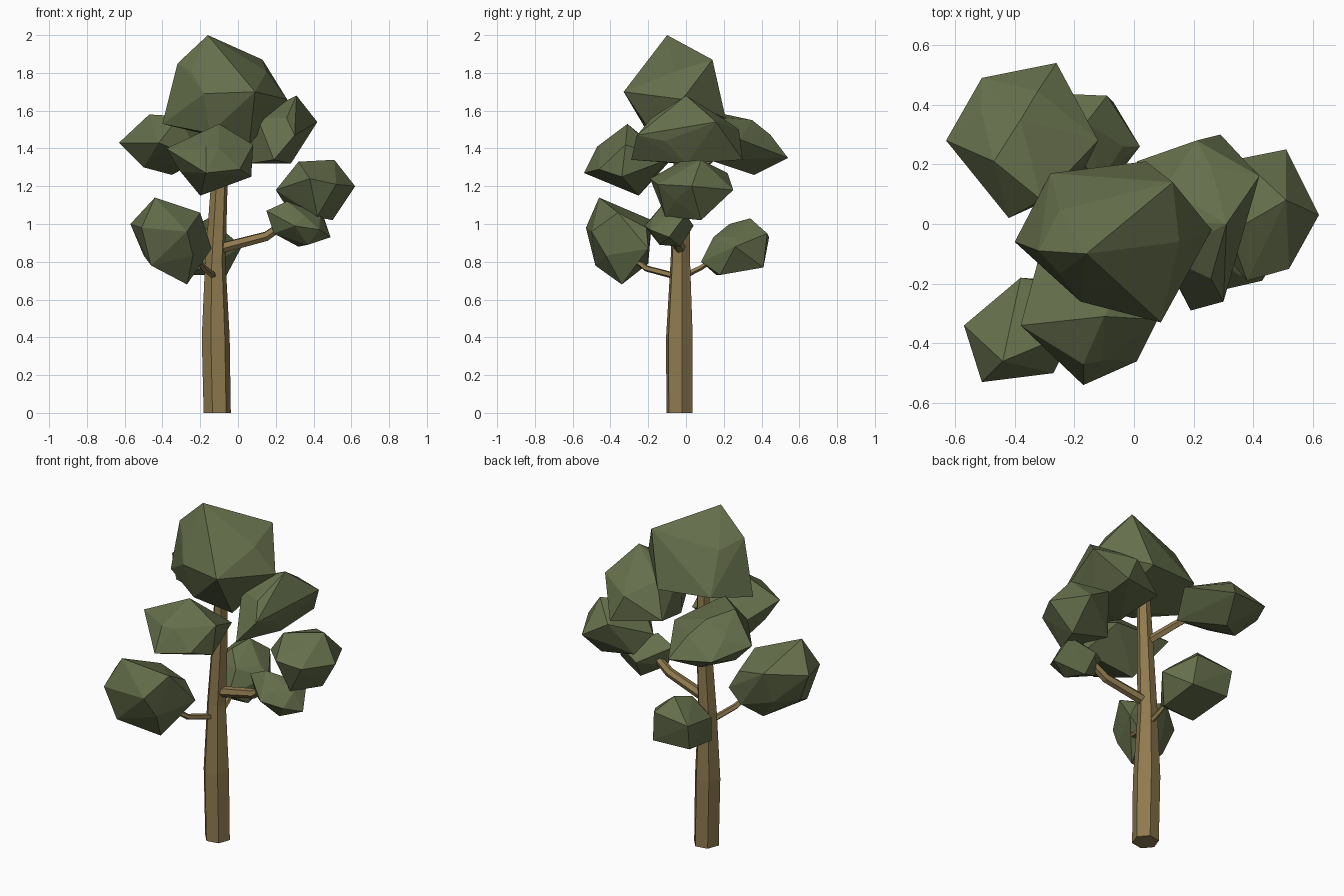
import bpy, bmesh, math
from mathutils import Vector


def material(name, color):
    m = bpy.data.materials.new(name)
    m.diffuse_color = (*color, 1)
    return m


LEAF = material("leaf green", (0.128, 0.157, 0.070))
BARK = material("bark brown", (0.274, 0.195, 0.078))


def finish(bm, name, mat):
    bmesh.ops.recalc_face_normals(bm, faces=bm.faces)
    me = bpy.data.meshes.new(name)
    bm.to_mesh(me)
    bm.free()
    me.materials.append(mat)
    ob = bpy.data.objects.new(name, me)
    bpy.context.collection.objects.link(ob)
    return ob


def limb(name, points, radii, sides=6, flat=False):
    """Tapered tube along a path."""
    bm = bmesh.new()
    pts = [Vector(p) for p in points]
    rings = []
    for i, (p, r) in enumerate(zip(pts, radii)):
        t = (pts[min(i + 1, len(pts) - 1)] - pts[max(i - 1, 0)]).normalized()
        if flat:
            u, v = Vector((1, 0, 0)), Vector((0, 1, 0))
        else:
            u = t.cross(Vector((0, 0, 1))).normalized()
            v = t.cross(u)
        angles = [math.tau * k / sides + math.radians(10) for k in range(sides)]
        rings.append([bm.verts.new(p + r * (math.cos(a) * u + math.sin(a) * v)) for a in angles])
    for a, b in zip(rings, rings[1:]):
        for k in range(sides):
            j = (k + 1) % sides
            bm.faces.new((a[k], a[j], b[j], b[k]))
    bm.faces.new(rings[0][::-1])
    bm.faces.new(rings[-1])
    return finish(bm, name, BARK)


def clump(name, corners):
    """Convex faceted clump: an icosahedron inside the corner box, stretched out to the corners."""
    lo = Vector([min(c[i] for c in corners) for i in range(3)])
    hi = Vector([max(c[i] for c in corners) for i in range(3)])
    mid, half = (lo + hi) / 2, (hi - lo) / 2
    bm = bmesh.new()
    bmesh.ops.create_icosphere(bm, subdivisions=1, radius=0.75)
    points = [mid + Vector([v.co[i] * half[i] for i in range(3)]) for v in bm.verts]
    bm.clear()
    for p in points + [Vector(c) for c in corners]:
        bm.verts.new(p)
    bmesh.ops.convex_hull(bm, input=bm.verts)
    bmesh.ops.delete(bm, geom=[v for v in bm.verts if not v.link_faces], context="VERTS")
    return finish(bm, name, LEAF)


# trunk and branches
limb("trunk", [(-0.11, -0.035, 0), (-0.118, -0.035, 0.4), (-0.12, -0.03, 0.8),
               (-0.1, -0.025, 1.2), (-0.09, -0.03, 1.58)],
     [0.073, 0.075, 0.055, 0.045, 0.034], flat=True)
limb("right_branch", [(-0.1, -0.03, 0.87), (0.15, -0.06, 0.935), (0.27, -0.07, 1.02)], [0.03, 0.027, 0.022])
limb("front_branch", [(-0.12, -0.04, 0.72), (-0.18, -0.21, 0.765), (-0.22, -0.28, 0.82)], [0.018, 0.017, 0.014], 5)
limb("back_branch", [(-0.11, -0.02, 0.72), (-0.12, 0.08, 0.77), (-0.13, 0.2, 0.85)], [0.016, 0.014, 0.012], 5)
limb("upper_branch", [(-0.1, -0.02, 1.23), (-0.2, 0.1, 1.32), (-0.3, 0.2, 1.4)], [0.024, 0.022, 0.018], 5)

# foliage
clump("crown_clump",
      [(-0.16, -0.10, 2.0), (0.13, 0.14, 1.87), (0.26, -0.02, 1.66), (0.09, -0.33, 1.70),
       (-0.18, -0.26, 1.69), (-0.32, -0.09, 1.85), (-0.40, -0.06, 1.53), (0.04, 0.21, 1.56),
       (-0.28, 0.17, 1.58), (0.06, -0.14, 1.42), (-0.15, -0.2, 1.48)])
clump("right_upper_clump",
      [(0.31, 0.0, 1.68), (0.42, 0.16, 1.54), (0.30, -0.26, 1.47), (0.29, 0.30, 1.34),
       (0.19, -0.29, 1.34), (0.21, 0.28, 1.50), (0.28, 0.0, 1.32), (0.01, 0.21, 1.38),
       (0.06, -0.04, 1.32)])
clump("back_upper_clump",
      [(-0.47, 0.21, 1.58), (-0.63, 0.28, 1.43), (-0.26, 0.54, 1.35), (-0.51, 0.49, 1.38),
       (-0.12, 0.28, 1.45), (-0.42, 0.02, 1.43), (-0.35, 0.36, 1.26), (-0.5, 0.25, 1.30),
       (-0.38, 0.35, 1.55), (-0.31, 0.08, 1.57), (-0.2, 0.12, 1.34)])
clump("front_upper_clump",
      [(-0.10, -0.31, 1.53), (-0.38, -0.34, 1.40), (-0.17, -0.54, 1.27), (-0.17, -0.47, 1.41),
       (0.08, -0.32, 1.42), (0.07, -0.34, 1.25), (-0.2, -0.25, 1.15), (0.01, -0.46, 1.29),
       (-0.31, -0.08, 1.34), (0.03, -0.1, 1.34)])
clump("right_middle_clump",
      [(0.62, 0.03, 1.20), (0.51, 0.08, 1.34), (0.32, -0.03, 1.33), (0.20, 0.02, 1.18),
       (0.51, 0.25, 1.18), (0.36, 0.22, 1.27), (0.38, -0.19, 1.24), (0.52, -0.15, 1.21),
       (0.50, 0.08, 1.02), (0.42, -0.11, 1.04), (0.27, 0.1, 1.07)])
clump("right_lower_clump",
      [(0.15, -0.1, 1.07), (0.32, -0.03, 0.88), (0.49, -0.09, 0.93), (0.45, 0.0, 1.05),
       (0.26, -0.11, 1.12), (0.30, -0.22, 0.99), (0.43, -0.19, 0.97), (0.30, 0.04, 0.99),
       (0.19, -0.1, 0.95), (0.37, -0.14, 0.89)])
clump("front_lower_clump",
      [(-0.44, -0.46, 1.14), (-0.57, -0.34, 1.0), (-0.20, -0.36, 1.06), (-0.14, -0.20, 0.87),
       (-0.27, -0.34, 0.68), (-0.46, -0.48, 0.78), (-0.51, -0.53, 0.98), (-0.27, -0.50, 0.96),
       (-0.38, -0.18, 1.02), (-0.22, -0.2, 0.79), (-0.2, -0.21, 0.98)])
clump("back_lower_clump",
      [(-0.16, 0.34, 1.03), (0.02, 0.26, 0.88), (-0.09, 0.43, 0.95), (-0.07, 0.41, 0.77),
       (-0.32, 0.44, 0.93), (-0.31, 0.41, 0.78), (-0.28, 0.16, 0.73), (-0.06, 0.18, 0.73),
       (-0.12, 0.08, 0.8), (-0.2, 0.23, 1.0), (-0.32, 0.22, 0.9)])
